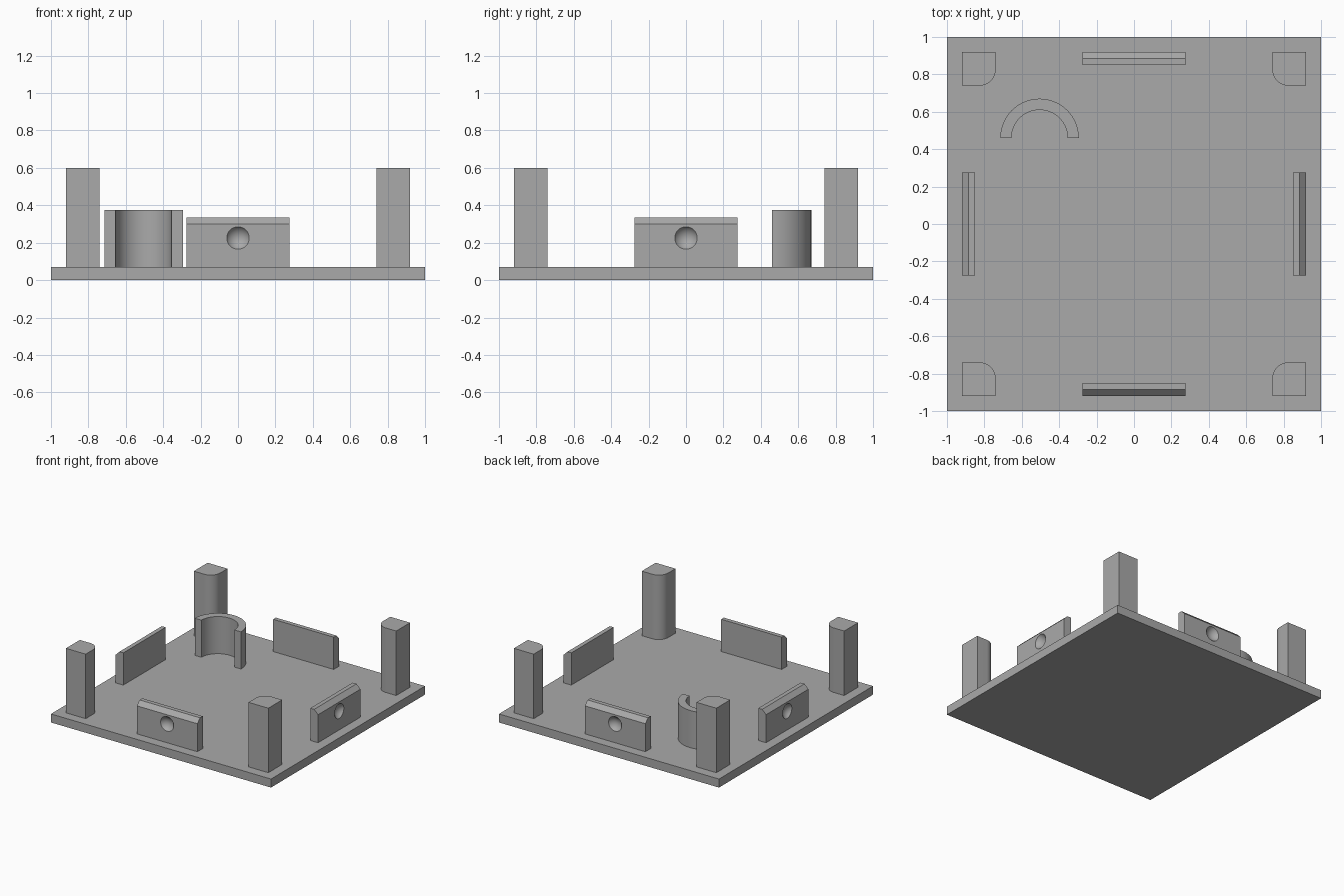
import bpy, bmesh
from math import pi, sin, cos, radians
from mathutils import Matrix, Vector

old = bpy.data.objects.get("Cube")
if old:
    bpy.data.objects.remove(old, do_unlink=True)

BASE = 0.07

grey = bpy.data.materials.new("plain grey")
grey.use_nodes = True
colour = (0.4, 0.4, 0.4, 1)
grey.diffuse_color = colour
grey.node_tree.nodes["Principled BSDF"].inputs["Base Color"].default_value = colour


def add_object(name, bm):
    bmesh.ops.recalc_face_normals(bm, faces=bm.faces)
    mesh = bpy.data.meshes.new(name)
    bm.to_mesh(mesh)
    bm.free()
    mesh.materials.append(grey)
    obj = bpy.data.objects.new(name, mesh)
    bpy.context.collection.objects.link(obj)
    return obj


def prism(name, outline, push):
    """Extrude a closed 3D outline along a vector."""
    bm = bmesh.new()
    face = bm.faces.new([bm.verts.new(p) for p in outline])
    new = bmesh.ops.extrude_face_region(bm, geom=[face], use_keep_orig=True)["geom"]
    verts = [g for g in new if isinstance(g, bmesh.types.BMVert)]
    bmesh.ops.translate(bm, verts=verts, vec=Vector(push))
    return add_object(name, bm)


def smooth(obj):
    bpy.ops.object.select_all(action="DESELECT")
    obj.select_set(True)
    bpy.context.view_layer.objects.active = obj
    bpy.ops.object.shade_smooth_by_angle(angle=radians(20))


def arc(cx, cy, r, start, end, steps, z=BASE):
    angles = [start + (end - start) * i / steps for i in range(steps + 1)]
    return [(cx + r * cos(a), cy + r * sin(a), z) for a in angles]


# Base plate
prism("base_plate", [(-1, -1, 0), (1, -1, 0), (1, 1, 0), (-1, 1, 0)], (0, 0, BASE))

# Corner posts, rounded on the inner corner
inner, outer, r = 0.74, 0.92, 0.085
outline = [(outer, outer, BASE), (inner, outer, BASE)]
outline += arc(inner + r, inner + r, r, pi, 1.5 * pi, 12) + [(outer, inner, BASE)]
post = prism("post_back_left", outline, (0, 0, 0.60 - BASE))
smooth(post)
for i, name in enumerate(["post_back_right", "post_front_right", "post_front_left"], 1):
    copy = bpy.data.objects.new(name, post.data.copy())
    copy.matrix_world = Matrix.Rotation(i * pi / 2, 4, "Z")
    bpy.context.collection.objects.link(copy)

# Half-round holder, open to the front
holder = arc(-0.505, 0.46, 0.21, 0, pi, 32) + arc(-0.505, 0.46, 0.15, pi, 0, 32)
smooth(prism("half_round_holder", holder, (0, 0, 0.375 - BASE)))

# Snap tab: chamfered profile with a dimple cut in the outer face
half = 0.275
profile = [(-0.92, BASE), (-0.85, BASE), (-0.85, 0.335), (-0.885, 0.335), (-0.92, 0.30)]
tab = prism("tab_front", [(-half, y, z) for y, z in profile], (2 * half, 0, 0))

bm = bmesh.new()
bmesh.ops.create_uvsphere(bm, u_segments=32, v_segments=24, radius=0.07)
bmesh.ops.rotate(bm, verts=bm.verts, matrix=Matrix.Rotation(pi / 2, 3, "X"))
bmesh.ops.translate(bm, verts=bm.verts, vec=(0, -0.956, 0.225))
cutter = add_object("dimple_cutter", bm)
cutter.hide_render = True

cut = tab.modifiers.new("dimple", "BOOLEAN")
cut.operation = "DIFFERENCE"
cut.solver = "EXACT"
cut.object = cutter
bpy.context.view_layer.objects.active = tab
bpy.ops.object.modifier_apply(modifier="dimple")
bpy.data.objects.remove(cutter, do_unlink=True)
smooth(tab)

for i, name in enumerate(["tab_left", "tab_back", "tab_right"], 1):
    copy = bpy.data.objects.new(name, tab.data.copy())
    copy.matrix_world = Matrix.Rotation(i * pi / 2, 4, "Z")
    bpy.context.collection.objects.link(copy)
